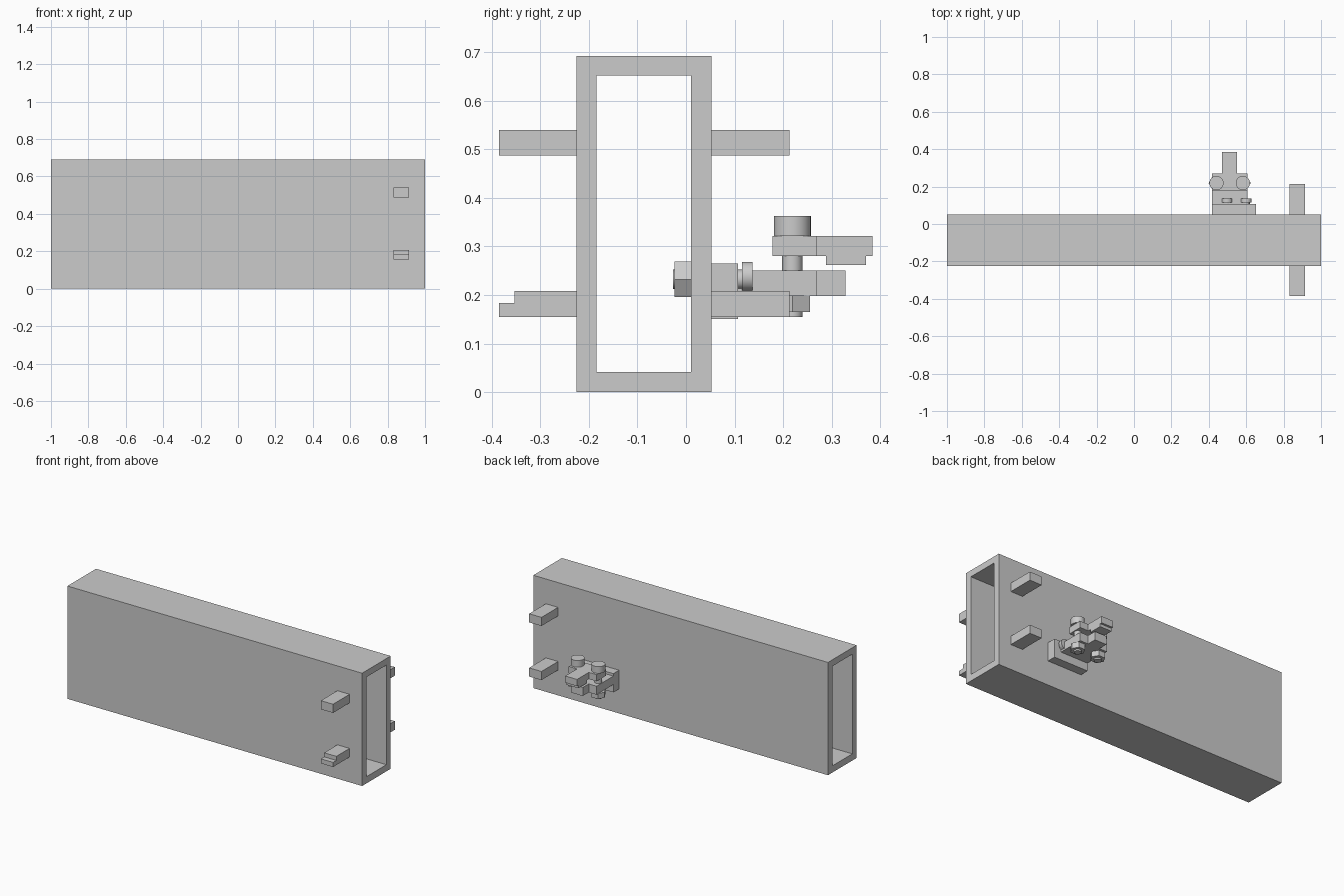
import bpy
import bmesh
import math
from mathutils import Matrix, Vector

cube = bpy.data.objects.get("Cube")
if cube:
    bpy.data.objects.remove(cube, do_unlink=True)

grey = bpy.data.materials.new("plain grey")
grey.use_nodes = True
colour = (0.6, 0.6, 0.6, 1)
grey.diffuse_color = colour
grey.node_tree.nodes["Principled BSDF"].inputs["Base Color"].default_value = colour


def make(name, bm):
    bmesh.ops.recalc_face_normals(bm, faces=bm.faces[:])
    mesh = bpy.data.meshes.new(name)
    bm.to_mesh(mesh)
    bm.free()
    mesh.materials.append(grey)
    obj = bpy.data.objects.new(name, mesh)
    bpy.context.collection.objects.link(obj)
    return obj


def prism(name, outline, low, high, axis):
    """Extrude a 2D outline: (y, z) along x, or (x, y) along z."""
    bm = bmesh.new()
    if axis == "x":
        points = [(low, a, b) for a, b in outline]
        step = Vector((high - low, 0, 0))
    else:
        points = [(a, b, low) for a, b in outline]
        step = Vector((0, 0, high - low))
    face = bm.faces.new([bm.verts.new(p) for p in points])
    new = bmesh.ops.extrude_face_region(bm, geom=[face])["geom"]
    verts = [g for g in new if isinstance(g, bmesh.types.BMVert)]
    bmesh.ops.translate(bm, verts=verts, vec=step)
    return make(name, bm)


def rect(a0, a1, b0, b1):
    return [(a0, b0), (a1, b0), (a1, b1), (a0, b1)]


def rod(name, centre, radius, low, high, axis, sides=32):
    """Cylinder or hexagon along y or z; centre holds the other two axes."""
    bm = bmesh.new()
    bmesh.ops.create_cone(bm, cap_ends=True, segments=sides, radius1=radius,
                          radius2=radius, depth=high - low)
    mid = (low + high) / 2
    if axis == "y":
        turn = Matrix.Rotation(math.pi / 2, 4, "X")
        if sides == 6:
            turn = turn @ Matrix.Rotation(math.pi / 2, 4, "Z")
        place = Matrix.Translation((centre[0], mid, centre[1])) @ turn
    else:
        turn = Matrix.Rotation(math.pi / 2, 4, "Z")
        place = Matrix.Translation((centre[0], centre[1], mid)) @ turn
    bmesh.ops.transform(bm, matrix=place, verts=bm.verts[:])
    if sides > 6:
        for face in bm.faces:
            face.smooth = len(face.verts) == 4
        for edge in bm.edges:
            edge.smooth = all(f.smooth for f in edge.link_faces)
    return make(name, bm)


# Hollow box beam, open at both ends
bm = bmesh.new()
rings = []
for x in (-1, 1):
    outer = [bm.verts.new((x, y, z)) for y, z in rect(-0.225, 0.052, 0, 0.692)]
    inner = [bm.verts.new((x, y, z)) for y, z in rect(-0.184, 0.01, 0.041, 0.652)]
    rings.append((outer, inner))
(o0, i0), (o1, i1) = rings
for k in range(4):
    n = (k + 1) % 4
    for a, b in ((o0, i0), (o1, i1), (o0, o1), (i0, i1)):
        bm.faces.new((a[k], a[n], b[n], b[k]))
make("box_beam", bm)

# Pegs near the right-hand end
for label, z0, z1 in (("upper", 0.487, 0.54), ("lower", 0.155, 0.208)):
    prism(label + "_back_peg", rect(0.052, 0.213, z0, z1), 0.832, 0.915, "x")
prism("upper_front_peg", rect(-0.385, -0.225, 0.487, 0.54), 0.832, 0.915, "x")
notched = [(-0.385, 0.155), (-0.225, 0.155), (-0.225, 0.208),
           (-0.353, 0.208), (-0.353, 0.183), (-0.385, 0.183)]
prism("lower_front_peg", notched, 0.832, 0.915, "x")

# Mounting plate, with bolts through the beam wall
prism("mounting_plate", rect(0.052, 0.107, 0.15, 0.265), 0.418, 0.652, "x")
for number, x in enumerate((0.497, 0.599), 1):
    rod(f"mount_shaft_{number}", (x, 0.232), 0.02, -0.027, 0.12, "y")
    rod(f"mount_head_{number}", (x, 0.238), 0.03, 0.115, 0.137, "y")
    rod(f"mount_nut_{number}", (x, 0.232), 0.042, -0.024, 0.01, "y", 6)


def tee(y_start, y_end):
    return [(0.418, y_start), (0.607, y_start), (0.607, 0.27), (0.551, 0.27),
            (0.551, y_end), (0.471, y_end), (0.471, 0.27), (0.418, 0.27)]


# Two T-shaped links joined by vertical bolts
prism("lower_link", tee(0.107, 0.328), 0.198, 0.25, "z")
prism("upper_link", tee(0.178, 0.384), 0.28, 0.321, "z")
prism("upper_link_tab", rect(0.288, 0.371, 0.262, 0.281), 0.471, 0.551, "x")
for number, x in enumerate((0.441, 0.582), 1):
    rod(f"link_shaft_{number}", (x, 0.219), 0.021, 0.155, 0.33, "z")
    rod(f"link_head_{number}", (x, 0.219), 0.038, 0.321, 0.362, "z")
    rod(f"link_nut_{number}", (x, 0.219), 0.042, 0.165, 0.199, "z", 6)
